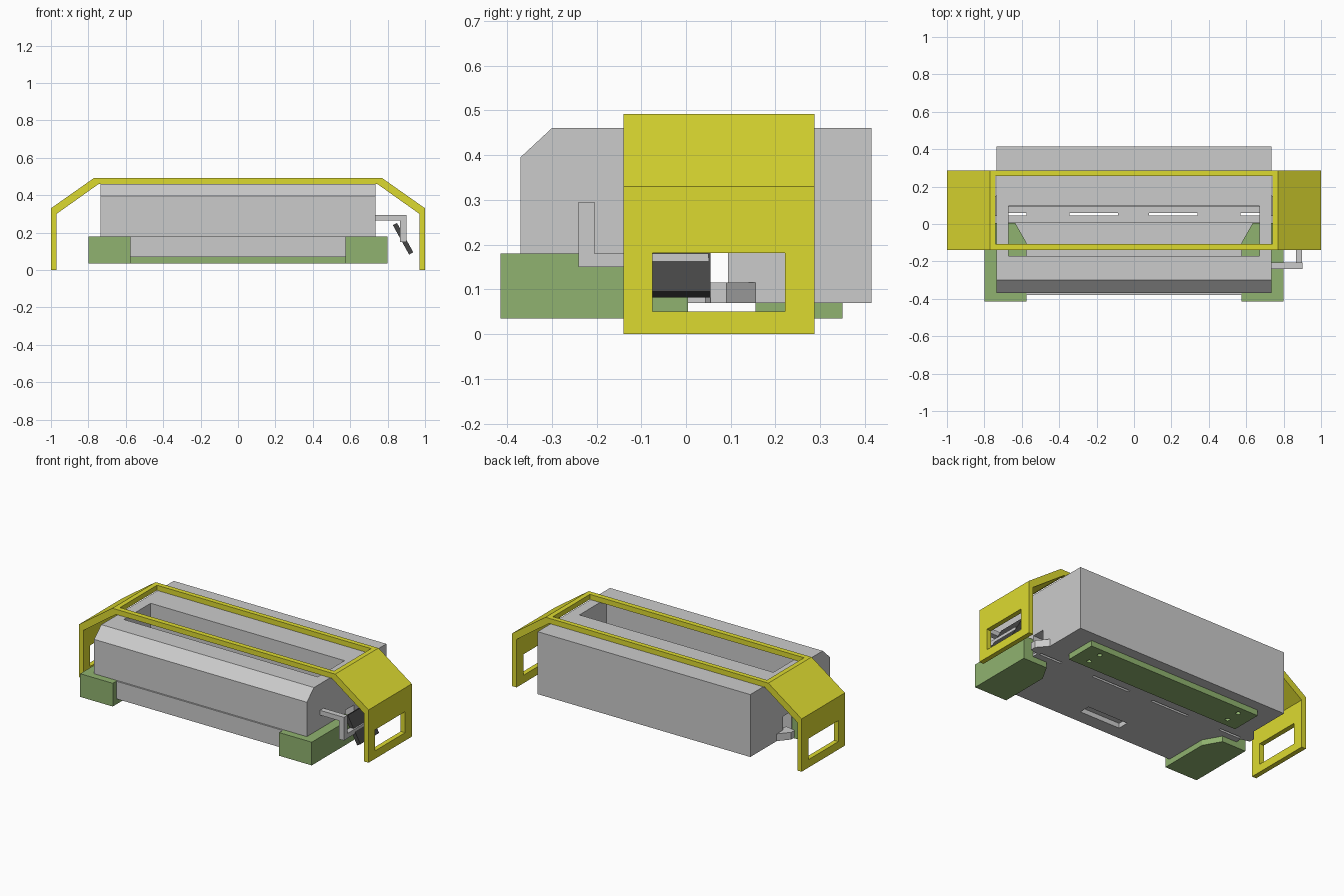
import bpy, bmesh
from mathutils import Vector

if "Cube" in bpy.data.objects:
    bpy.data.objects.remove(bpy.data.objects["Cube"])

def material(name, col):
    m = bpy.data.materials.new(name)
    m.diffuse_color = (*col, 1)
    m.use_nodes = True
    m.node_tree.nodes["Principled BSDF"].inputs["Base Color"].default_value = m.diffuse_color
    return m

YELLOW = material("yellow", (0.72, 0.70, 0.03))
GREEN = material("green", (0.28, 0.45, 0.16))
DARK = material("dark", (0.06, 0.06, 0.06))

def prism(name, pts, axis, a, b, mat=None):
    """Extrude a 2D outline along an axis (0=x: yz, 1=y: xz, 2=z: xy) from a to b."""
    bm = bmesh.new()
    def place(p, t):
        c = list(p)
        c.insert(axis, t)
        return Vector(c)
    f = bm.faces.new([bm.verts.new(place(p, a)) for p in pts])
    ext = bmesh.ops.extrude_face_region(bm, geom=[f])
    shift = place((0, 0), b - a)
    bmesh.ops.translate(bm, vec=shift, verts=[v for v in ext["geom"] if isinstance(v, bmesh.types.BMVert)])
    bmesh.ops.recalc_face_normals(bm, faces=bm.faces)
    me = bpy.data.meshes.new(name)
    bm.to_mesh(me)
    bm.free()
    ob = bpy.data.objects.new(name, me)
    bpy.context.collection.objects.link(ob)
    if mat:
        me.materials.append(mat)
    return ob

def box(name, x, y, z, mat=None):
    return prism(name, [(x[0], y[0]), (x[1], y[0]), (x[1], y[1]), (x[0], y[1])], 2, z[0], z[1], mat)

def cut(ob, *cutters):
    bpy.context.view_layer.objects.active = ob
    for c in cutters:
        m = ob.modifiers.new("cut", 'BOOLEAN')
        m.operation = 'DIFFERENCE'
        m.solver = 'EXACT'
        m.object = c
        bpy.ops.object.modifier_apply(modifier=m.name)
        bpy.data.objects.remove(c)

# main housing with chamfered front edge
body = prism("housing", [(-0.37, 0.07), (0.415, 0.07), (0.415, 0.46), (-0.30, 0.46), (-0.37, 0.395)],
             0, -0.735, 0.735)
# stepped hopper, side outlets, bottom pocket and floor slots
cut(body,
    box("c", (-0.67, 0.67), (-0.17, 0.095), (0.12, 0.6)),
    box("c", (-0.8, 0.8), (0.01, 0.094), (0.085, 0.2)),
    box("c", (-0.14, 0.14), (-0.295, -0.225), (0.0, 0.1)))
for x0, x1 in [(-0.8, -0.575), (-0.345, -0.085), (0.08, 0.34), (0.57, 0.8)]:
    cut(body, box("c", (x0, x1), (0.045, 0.06), (0.0, 0.11)))

# thin lip along the lower front
box("front_lip", (-0.575, 0.575), (-0.38, -0.365), (0.07, 0.18))

# mirrored feet and outlet blocks
for s, side in ((-1, "left"), (1, "right")):
    foot = [(0.575, -0.415), (0.80, -0.415), (0.80, 0.005), (0.635, 0.005), (0.575, -0.10)]
    prism(side + "_foot", [(s * x, y) for x, y in foot], 2, 0.035, 0.18, GREEN)
    spout = [(0.72, 0.04), (0.79, 0.055), (0.79, 0.09), (0.735, 0.155), (0.72, 0.155)]
    prism(side + "_outlet", [(s * x, y) for x, y in spout], 2, 0.07, 0.115)

# rear mounting plate with bolt holes
plate = box("rear_plate", (-0.6, 0.6), (0.155, 0.35), (0.035, 0.07), GREEN)
for x in (-0.5, 0.5):
    for y in (0.21, 0.30):
        bpy.ops.mesh.primitive_cylinder_add(vertices=16, radius=0.014, depth=0.05, location=(x, y, 0.035))
        cut(plate, bpy.context.object)

# protective frame
half_out = [(1.0, 0.0), (1.0, 0.33), (0.77, 0.492)]
half_in = [(0.745, 0.46), (0.97, 0.30), (0.97, 0.0)]
outline = [(-x, z) for x, z in half_out] + half_out[::-1] + half_in[::-1] + [(-x, z) for x, z in half_in]
frame = prism("guard_frame", outline, 1, -0.14, 0.287, YELLOW)
cut(frame,
    box("c", (-0.74, 0.74), (-0.108, 0.257), (0.4, 0.6)),
    box("c", (-1.1, 1.1), (-0.075, 0.221), (0.05, 0.181)))

# lever arm: bracket out of the housing, then a rail carrying the pedal
prism("lever_arm", [(0.73, 0.265), (0.865, 0.265), (0.865, 0.15), (0.90, 0.15), (0.90, 0.295), (0.73, 0.295)],
      1, -0.24, -0.205)
box("pedal_rail", (0.866, 0.899), (-0.21, 0.05), (0.15, 0.18))

# tilted pedal
prism("pedal", [(0.828, 0.24), (0.85, 0.252), (0.937, 0.095), (0.915, 0.082)], 1, -0.13, 0.055, DARK)
